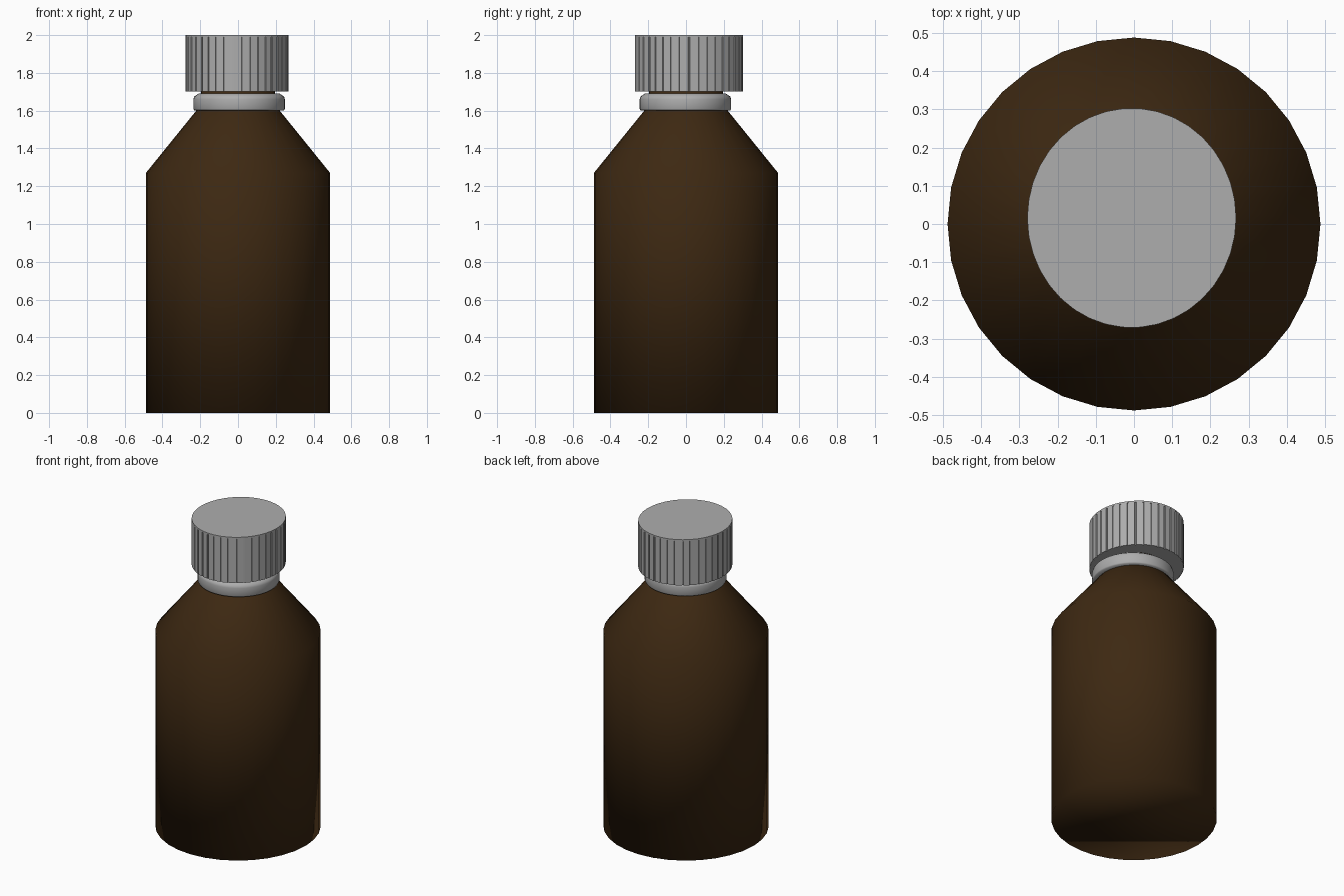
import bpy
import bmesh
from math import cos, sin, tau

cube = bpy.data.objects.get("Cube")
if cube:
    bpy.data.objects.remove(cube, do_unlink=True)


def material(name, rgb):
    mat = bpy.data.materials.new(name)
    mat.use_nodes = True
    color = (*rgb, 1)
    mat.diffuse_color = color
    mat.node_tree.nodes["Principled BSDF"].inputs["Base Color"].default_value = color
    return mat


def loft(name, rings, mat, smooth, cap_ends):
    """Join matching rings of points with quads, optionally closing both ends."""
    bm = bmesh.new()
    loops = [[bm.verts.new(p) for p in ring] for ring in rings]
    count = len(loops[0])
    for low, high in zip(loops, loops[1:]):
        for i in range(count):
            j = (i + 1) % count
            bm.faces.new((low[i], low[j], high[j], high[i]))
    if cap_ends:
        bm.faces.new(loops[0][::-1])
        bm.faces.new(loops[-1])
    mesh = bpy.data.meshes.new(name)
    bm.to_mesh(mesh)
    bm.free()
    mesh.materials.append(mat)
    if smooth:
        mesh.shade_smooth()
    obj = bpy.data.objects.new(name, mesh)
    bpy.context.collection.objects.link(obj)
    return obj


def circle(radius, z, sides, cx=0, cy=0):
    return [(cx + radius * cos(tau * i / sides), cy + radius * sin(tau * i / sides), z)
            for i in range(sides)]


brown = material("dark brown glass", (0.047, 0.0215, 0.006))
grey = material("grey plastic", (0.42, 0.42, 0.42))

# Bottle: straight wall, sloped shoulder and a short neck inside the cap
bottle_profile = [(0.488, 0), (0.488, 1.27), (0.217, 1.605), (0.197, 1.62), (0.197, 1.76)]
loft("bottle", [circle(r, z, 32) for r, z in bottle_profile], brown, True, True)

# Tamper ring around the neck
ring_profile = [(0.2, 1.602), (0.238, 1.602), (0.242, 1.61), (0.242, 1.66),
                (0.238, 1.675), (0.215, 1.69), (0.2, 1.692)]
loft("neck_ring", [circle(r, z, 48, 0.006, -0.003) for r, z in ring_profile], grey, True, False)

# Cap: flat panels separated by thin grooves, set slightly off centre
PANELS = 38
RX, RY, CX, CY = 0.273, 0.287, -0.006, 0.016
GROOVE = 0.022


def cap_ring(z, depth):
    points = []
    for i in range(PANELS):
        for offset, inset in ((0.1, 0), (0.9, 0), (0.93, depth), (1.07, depth)):
            a = tau * (i + offset) / PANELS
            scale = 1 - inset
            points.append((CX + RX * scale * cos(a), CY + RY * scale * sin(a), z))
    return points


loft("screw_cap", [cap_ring(1.702, GROOVE), cap_ring(1.99, GROOVE),
                   cap_ring(1.99, 0), cap_ring(2, 0)], grey, False, True)
